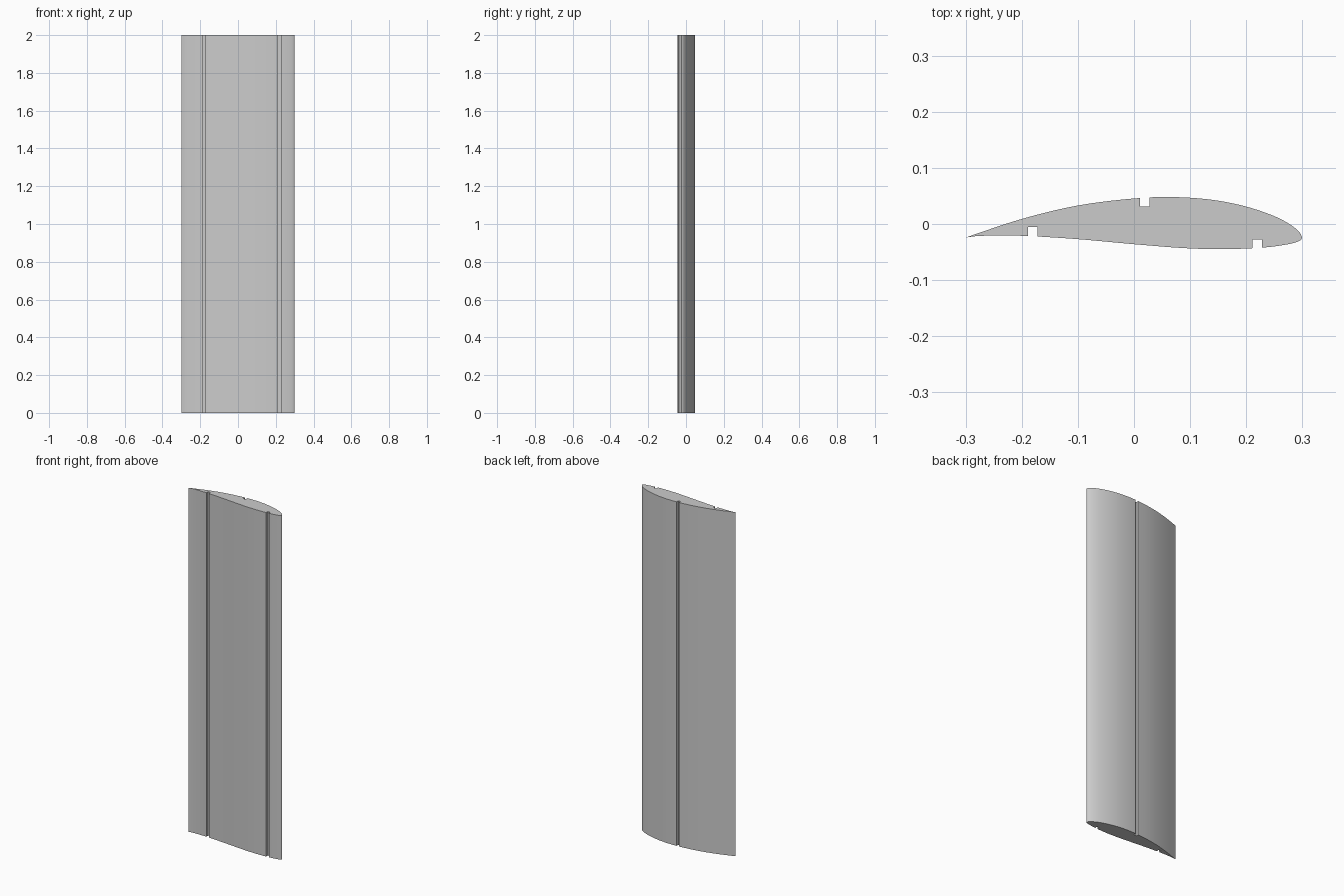
import bpy
import bmesh
from math import radians
from mathutils import Vector

HEIGHT = 2.0
HALF_SLOT = 0.0085

cube = bpy.data.objects.get("Cube")
if cube:
    bpy.data.objects.remove(cube, do_unlink=True)


def smooth_path(points, steps=5):
    """Catmull-Rom curve through the given points."""
    p = [Vector(q) for q in points]
    p = [2 * p[0] - p[1]] + p + [2 * p[-1] - p[-2]]
    path = []
    for a, b, c, d in zip(p, p[1:], p[2:], p[3:]):
        for i in range(steps):
            t = i / steps
            path.append(0.5 * (2 * b + (c - a) * t + (2 * a - 5 * b + 4 * c - d) * t**2
                               + (3 * b - a - 3 * c + d) * t**3))
    return path + [p[-2]]


def height_at(path, x):
    for a, b in zip(path, path[1:]):
        if a.x <= x <= b.x:
            return a.y + (b.y - a.y) * (x - a.x) / (b.x - a.x)


def cut_slot(path, x, floor):
    """Replace a short stretch of the path by a square slot."""
    x0, x1 = x - HALF_SLOT, x + HALF_SLOT
    slot = [Vector(q) for q in ((x0, height_at(path, x0)), (x0, floor),
                                (x1, floor), (x1, height_at(path, x1)))]
    return [q for q in path if q.x < x0] + slot + [q for q in path if q.x > x1]


# Aerofoil section: both skins run from the trailing edge to the nose
upper = smooth_path([(-0.30, -0.024), (-0.2, 0.009), (-0.1, 0.033), (0, 0.0455),
                     (0.07, 0.048), (0.14, 0.043), (0.2, 0.031), (0.25, 0.014),
                     (0.28, -0.002), (0.295, -0.015), (0.30, -0.025)])
lower = smooth_path([(-0.30, -0.024), (-0.27, -0.021), (-0.2, -0.021), (-0.1, -0.027),
                     (0, -0.036), (0.09, -0.043), (0.16, -0.0448), (0.23, -0.042),
                     (0.275, -0.036), (0.294, -0.0305), (0.30, -0.025)])
upper = cut_slot(upper, 0.0195, 0.031)
lower = cut_slot(lower, -0.1805, -0.005)
lower = cut_slot(lower, 0.2195, -0.028)
outline = lower + upper[-2:0:-1]

# Wing section: extrude the outline upward
bm = bmesh.new()
base = bm.faces.new([bm.verts.new((q.x, q.y, 0)) for q in outline])
result = bmesh.ops.extrude_face_region(bm, geom=[base], use_keep_orig=True)
top = [v for v in result["geom"] if isinstance(v, bmesh.types.BMVert)]
bmesh.ops.translate(bm, verts=top, vec=(0, 0, HEIGHT))
bmesh.ops.recalc_face_normals(bm, faces=bm.faces)
mesh = bpy.data.meshes.new("wing_section")
bm.to_mesh(mesh)
bm.free()

wing = bpy.data.objects.new("wing_section", mesh)
bpy.context.collection.objects.link(wing)

grey = bpy.data.materials.new("light_grey")
grey.use_nodes = True
colour = (0.6, 0.6, 0.6, 1)
grey.diffuse_color = colour
grey.node_tree.nodes["Principled BSDF"].inputs["Base Color"].default_value = colour
mesh.materials.append(grey)

bpy.ops.object.select_all(action="DESELECT")
wing.select_set(True)
bpy.context.view_layer.objects.active = wing
bpy.ops.object.shade_smooth_by_angle(angle=radians(30))
